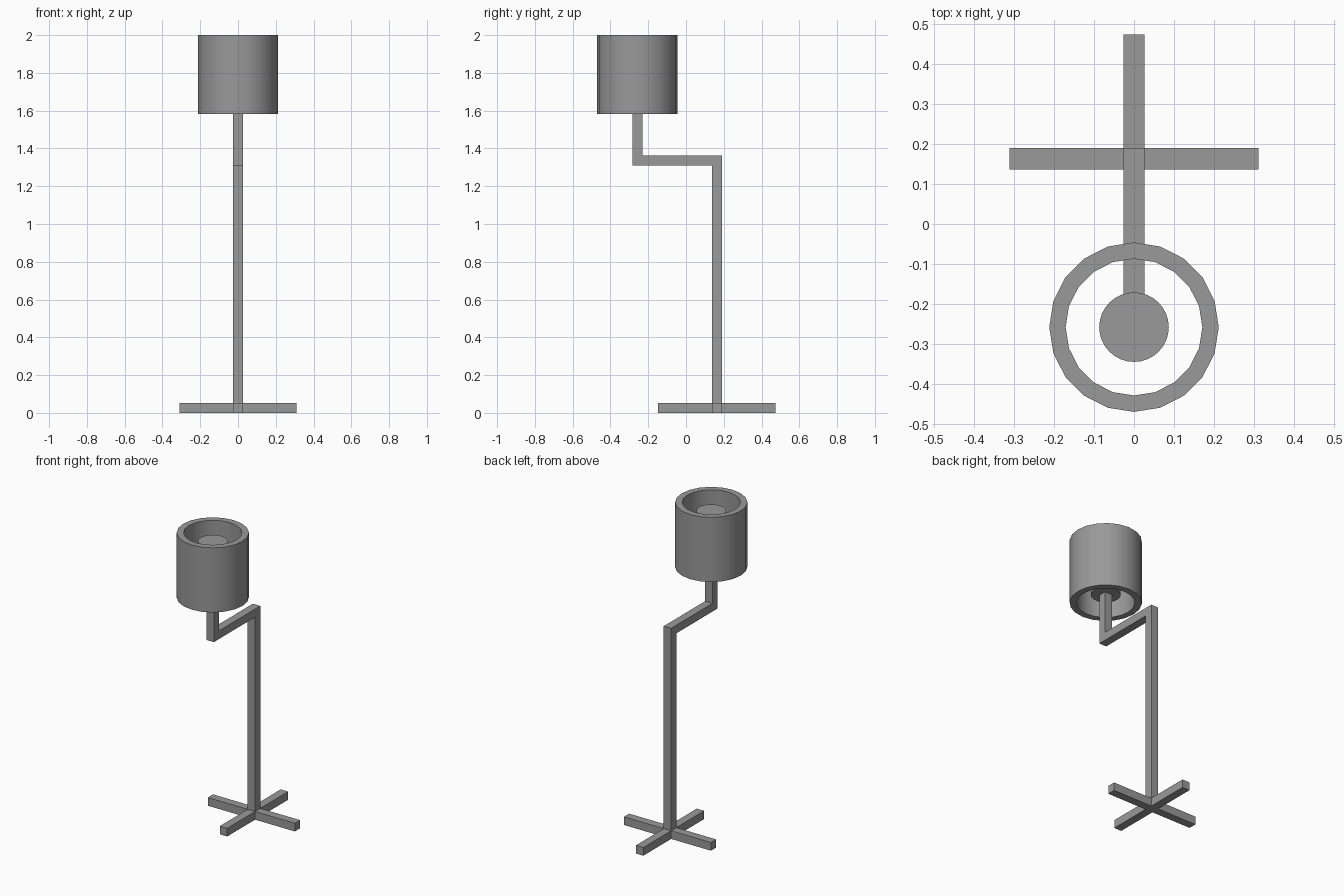
import bpy
import bmesh
import math
from mathutils import Matrix, Vector

if "Cube" in bpy.data.objects:
    bpy.data.objects.remove(bpy.data.objects["Cube"], do_unlink=True)

mat = bpy.data.materials.new("mid grey")
mat.use_nodes = True
GREY = (0.32, 0.32, 0.32, 1)
mat.diffuse_color = GREY
mat.node_tree.nodes["Principled BSDF"].inputs["Base Color"].default_value = GREY

BAR = 0.053            # square section of every bar
H = BAR / 2
POST_Y = 0.163
SHADE_Y = -0.258
FOOT = 0.311           # reach of each foot from the post centre
ARM_TOP = 1.362
SHADE_BOTTOM, SHADE_TOP = 1.582, 2.0
BULB_BOTTOM, BULB_TOP = 1.635, 1.945


def finish(name, bm):
    bmesh.ops.recalc_face_normals(bm, faces=bm.faces[:])
    mesh = bpy.data.meshes.new(name)
    bm.to_mesh(mesh)
    bm.free()
    mesh.materials.append(mat)
    obj = bpy.data.objects.new(name, mesh)
    bpy.context.collection.objects.link(obj)
    return obj


def box(name, low, high):
    low, high = Vector(low), Vector(high)
    bm = bmesh.new()
    place = Matrix.Translation((low + high) / 2) @ Matrix.Diagonal((*(high - low), 1))
    bmesh.ops.create_cube(bm, size=1, matrix=place)
    return finish(name, bm)


def lathe(name, profile, sides, closed):
    """Turn a radius/height profile around the shade axis."""
    bm = bmesh.new()
    rings = []
    for r, z in profile:
        rings.append([bm.verts.new((r * math.sin(math.tau * i / sides),
                                    SHADE_Y + r * math.cos(math.tau * i / sides), z))
                      for i in range(sides)])
    pairs = list(zip(rings, rings[1:]))
    if closed:
        pairs.append((rings[-1], rings[0]))
    else:
        bm.faces.new(rings[0])
        bm.faces.new(rings[-1])
    for a, b in pairs:
        for i in range(sides):
            j = (i + 1) % sides
            bm.faces.new((a[i], a[j], b[j], b[i]))
    obj = finish(name, bm)
    bpy.ops.object.select_all(action="DESELECT")
    obj.select_set(True)
    bpy.context.view_layer.objects.active = obj
    bpy.ops.object.shade_smooth_by_angle(angle=math.radians(30))
    return obj


# Cross-shaped foot
for side, s in (("left", 1), ("right", -1)):
    xs = sorted((s * H, s * FOOT))
    box(side + "_foot", (xs[0], POST_Y - H, 0), (xs[1], POST_Y + H, BAR))
for side, s in (("back", 1), ("front", -1)):
    ys = sorted((POST_Y + s * H, POST_Y + s * FOOT))
    box(side + "_foot", (-H, ys[0], 0), (H, ys[1], BAR))

# Upright post, arm and the stem that carries the bulb
box("post", (-H, POST_Y - H, 0), (H, POST_Y + H, ARM_TOP - BAR))
box("arm", (-H, SHADE_Y - H, ARM_TOP - BAR), (H, POST_Y + H, ARM_TOP))
box("stem", (-H, SHADE_Y - H, ARM_TOP), (H, SHADE_Y + H, BULB_BOTTOM))

# Bulb and open ring-shaped shade
lathe("bulb", [(0.087, BULB_BOTTOM), (0.087, BULB_TOP)], 32, False)
lathe("shade", [(0.212, SHADE_BOTTOM), (0.212, SHADE_TOP),
                (0.171, SHADE_TOP), (0.171, SHADE_BOTTOM)], 20, True)
